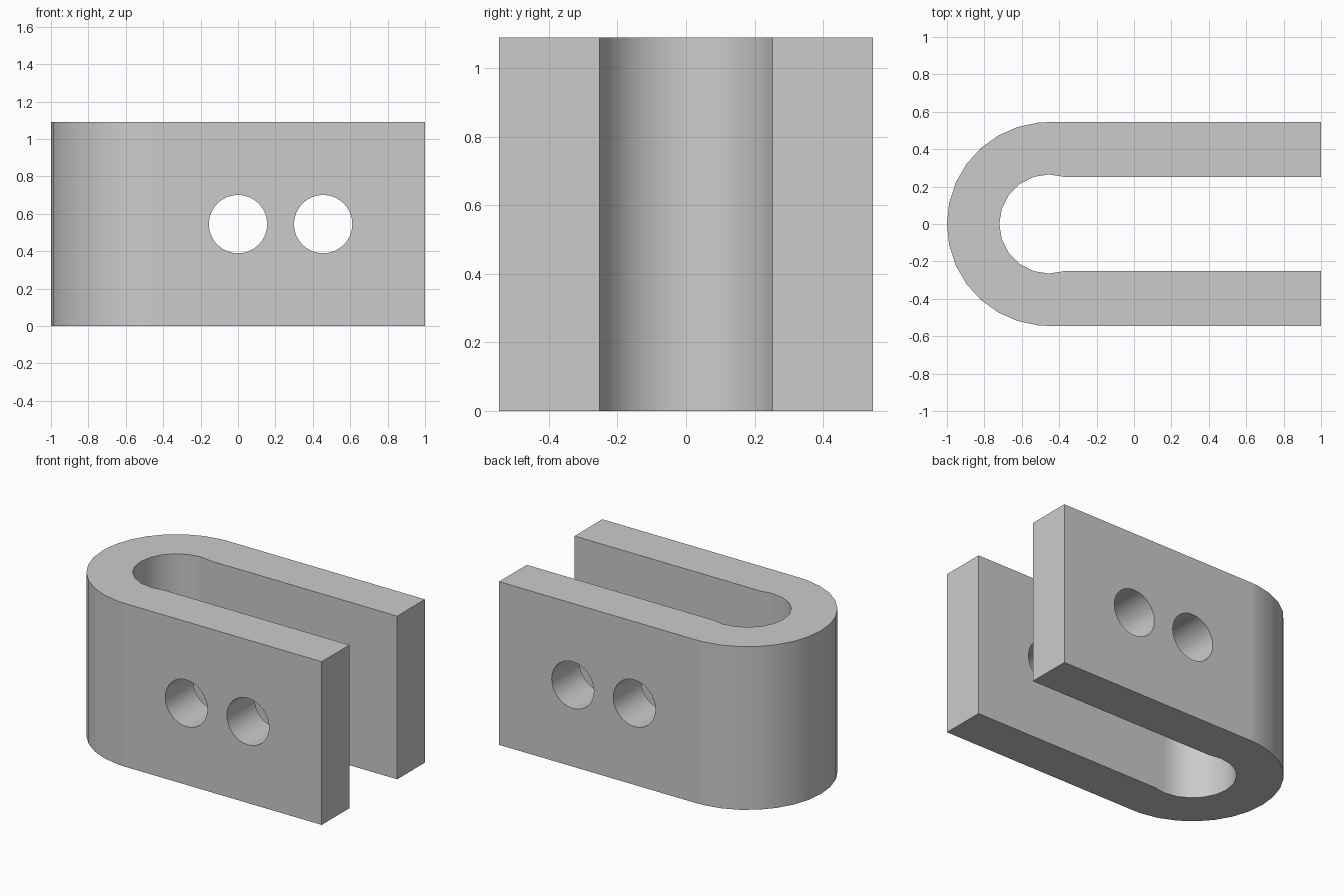
import bpy
import bmesh
from math import cos, sin, radians

cube = bpy.data.objects.get("Cube")
if cube:
    bpy.data.objects.remove(cube, do_unlink=True)

HEIGHT = 1.09
BEND_X = -0.455
OUTER_R = 0.545
INNER_R = 0.265
HOLE_R = 0.156

grey = bpy.data.materials.new("plain grey")
grey.use_nodes = True
colour = (0.6, 0.6, 0.6, 1)
grey.diffuse_color = colour
grey.node_tree.nodes["Principled BSDF"].inputs["Base Color"].default_value = colour


def bend(radius, angles):
    # Points round the bend, measured from its far end at -x
    return [(BEND_X - radius * cos(radians(a)), radius * sin(radians(a))) for a in angles]


# U-shaped clevis: outer bend, straight arms and a slot with a wider round end
outer = bend(OUTER_R, [-90, *range(-84, 85, 12), 90])
inner = bend(INNER_R, range(108, -109, -18))
slot = inner[0][1]
profile = outer + [(1, OUTER_R), (1, slot)] + inner + [(1, -slot), (1, -OUTER_R)]

bm = bmesh.new()
base = bm.faces.new([bm.verts.new((x, y, 0)) for x, y in profile])
top = bmesh.ops.extrude_face_region(bm, geom=[base])["geom"]
bmesh.ops.translate(bm, vec=(0, 0, HEIGHT),
                    verts=[g for g in top if isinstance(g, bmesh.types.BMVert)])
bmesh.ops.recalc_face_normals(bm, faces=bm.faces)
mesh = bpy.data.meshes.new("clevis_bracket")
bm.to_mesh(mesh)
bm.free()
mesh.materials.append(grey)
bracket = bpy.data.objects.new("clevis_bracket", mesh)
bpy.context.collection.objects.link(bracket)

# Two pin holes through both arms
for x in (0, -BEND_X):
    bpy.ops.mesh.primitive_cylinder_add(vertices=32, radius=HOLE_R, depth=2,
                                        location=(x, 0, HEIGHT / 2),
                                        rotation=(radians(90), 0, 0))
    cutter = bpy.context.object
    cutter.name = "pin_hole_cutter"
    cutter.data.materials.append(grey)
    cutter.hide_render = True
    bpy.ops.object.select_all(action="DESELECT")
    bracket.select_set(True)
    bpy.context.view_layer.objects.active = bracket
    cut = bracket.modifiers.new("pin_hole", "BOOLEAN")
    cut.operation = "DIFFERENCE"
    cut.solver = "EXACT"
    cut.object = cutter
    bpy.ops.object.modifier_apply(modifier=cut.name)
    bpy.data.objects.remove(cutter, do_unlink=True)

# Smooth curved walls with crisp edges and flat arms
bpy.ops.object.shade_smooth_by_angle(angle=radians(30))
weighted = bracket.modifiers.new("flat_arms", "WEIGHTED_NORMAL")
weighted.keep_sharp = True
